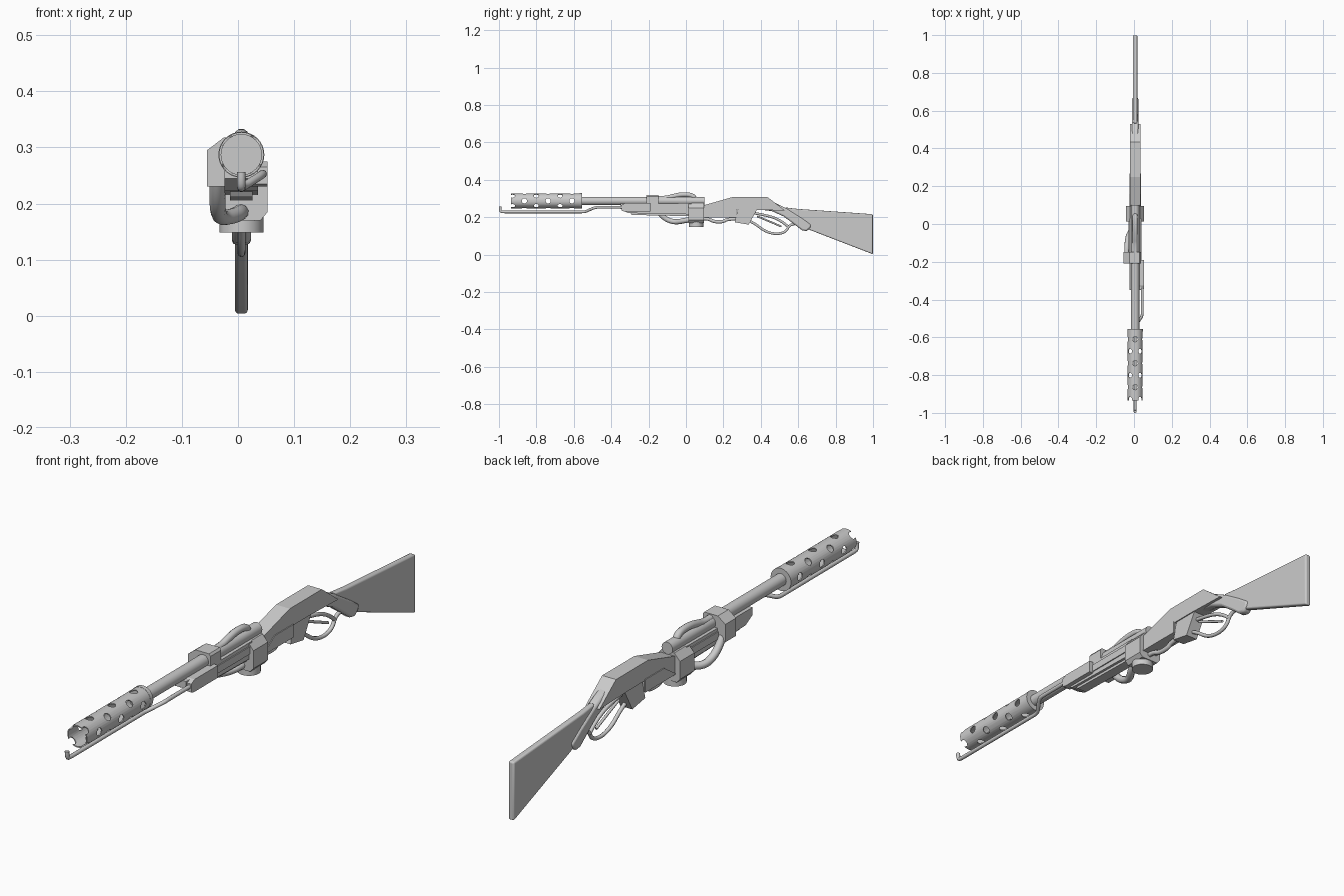
import bpy, bmesh, math
from mathutils import Matrix, Vector

if "Cube" in bpy.data.objects:
    bpy.data.objects.remove(bpy.data.objects["Cube"])

CX = 0.006   # the gun's centre plane
BZ = 0.287   # barrel height


def finish(name, bm, smooth=False, bevel=0, segs=2):
    bmesh.ops.recalc_face_normals(bm, faces=bm.faces)
    me = bpy.data.meshes.new(name)
    bm.to_mesh(me)
    bm.free()
    ob = bpy.data.objects.new(name, me)
    bpy.context.collection.objects.link(ob)
    if bevel:
        m = ob.modifiers.new("bevel", 'BEVEL')
        m.width, m.segments = bevel, segs
    if smooth:
        bpy.ops.object.select_all(action='DESELECT')
        ob.select_set(True)
        bpy.context.view_layer.objects.active = ob
        bpy.ops.object.shade_smooth_by_angle(angle=math.radians(35))
    return ob


def prism(name, pts, a, b, axis='x', **kw):
    """Extrude an outline: (y, z) along x, (x, z) along y, or (x, y) along z."""
    place = {'x': lambda p, t: (t, p[0], p[1]),
             'y': lambda p, t: (p[0], t, p[1]),
             'z': lambda p, t: (p[0], p[1], t)}[axis]
    bm = bmesh.new()
    lo = [bm.verts.new(place(p, a)) for p in pts]
    hi = [bm.verts.new(place(p, b)) for p in pts]
    bm.faces.new(lo)
    bm.faces.new(hi)
    n = len(pts)
    for i in range(n):
        bm.faces.new((lo[i], lo[(i + 1) % n], hi[(i + 1) % n], hi[i]))
    return finish(name, bm, **kw)


def lathe(name, prof, segs=32):
    """Revolve (y, radius) points around the barrel axis; radius 0 closes it."""
    bm = bmesh.new()
    vs = [bm.verts.new((CX + r, y, BZ)) for y, r in prof]
    es = [bm.edges.new(e) for e in zip(vs, vs[1:])]
    bmesh.ops.spin(bm, geom=vs + es, cent=(CX, 0, BZ), axis=(0, 1, 0),
                   angle=2 * math.pi, steps=segs)
    bmesh.ops.remove_doubles(bm, verts=bm.verts, dist=1e-5)
    return finish(name, bm, smooth=True)


def pipe(name, pts, r, order=3):
    cu = bpy.data.curves.new(name, 'CURVE')
    cu.dimensions = '3D'
    cu.bevel_depth, cu.bevel_resolution = r, 3
    cu.use_fill_caps = True
    s = cu.splines.new('NURBS')
    s.points.add(len(pts) - 1)
    for p, co in zip(s.points, pts):
        p.co = (*co, 1)
    s.use_endpoint_u = True
    s.order_u, s.resolution_u = order, 6
    ob = bpy.data.objects.new(name, cu)
    bpy.context.collection.objects.link(ob)
    return ob


# Barrel
lathe("barrel", [(-0.58, 0), (-0.58, 0.022), (0.1, 0.022), (0.1, 0)])

# Perforated muzzle shroud with a closed back
shroud = lathe("muzzle_shroud", [(-0.565, 0), (-0.565, 0.037), (-0.56, 0.04), (-0.935, 0.04),
                                 (-0.935, 0.036), (-0.585, 0.036), (-0.585, 0)][1:]
               + [(-0.585, 0), (-0.565, 0), (-0.565, 0.037)])
bm = bmesh.new()
for row in range(6):
    for k in range(4):
        ang = k * math.pi / 2 + (row % 2) * math.pi / 4
        d = Vector((math.cos(ang), 0, math.sin(ang)))
        c = Vector((CX, -0.61 - row * 0.0635, BZ)) + d * 0.04
        bmesh.ops.create_cone(bm, cap_ends=True, segments=12, radius1=0.014, radius2=0.014,
                              depth=0.04, matrix=Matrix.Translation(c)
                              @ d.to_track_quat('Z', 'Y').to_matrix().to_4x4())
cutter = finish("shroud_hole_cutter", bm)
cutter.hide_render = True
cutter.hide_set(True)
mod = shroud.modifiers.new("holes", 'BOOLEAN')
mod.operation, mod.solver, mod.object = 'DIFFERENCE', 'EXACT', cutter
lathe("shroud_collar", [(-0.555, 0.02), (-0.555, 0.041), (-0.57, 0.041), (-0.57, 0.02),
                        (-0.555, 0.02)])

# Pilot rod under the muzzle, bending out to the side mount
pipe("pilot_rod", [(CX, -0.994, 0.256), (CX, -0.994, 0.23), (CX, -0.975, 0.228),
                   (CX, -0.95, 0.228), (CX, -0.58, 0.228), (CX, -0.54, 0.228),
                   (0.025, -0.515, 0.24), (0.044, -0.485, 0.252), (0.044, -0.46, 0.253),
                   (0.044, -0.33, 0.253)], 0.0075)
prism("rod_mount", [(-0.345, 0.235), (-0.345, 0.265), (-0.325, 0.275), (-0.19, 0.275),
                    (-0.19, 0.23), (-0.33, 0.23)], 0.02, 0.053)

# Fore-end with a raised lower plate
prism("fore_end", [(-0.35, 0.272), (-0.35, 0.245), (-0.31, 0.222), (0.03, 0.215),
                   (0.03, 0.275)], CX - 0.03, CX + 0.03)
prism("fore_end_plate", [(-0.31, 0.24), (-0.29, 0.212), (0.03, 0.205), (0.03, 0.24)],
      CX - 0.02, CX + 0.02)
prism("fore_end_side_rail", [(-0.19, 0.235), (0.03, 0.235), (0.03, 0.262), (-0.19, 0.262)],
      CX - 0.034, CX + 0.034)

# Angular clamp around the barrel
prism("barrel_clamp", [(-0.055, 0.23), (-0.055, 0.295), (-0.025, 0.318), (0.03, 0.318),
                       (0.036, 0.31), (0.036, 0.265), (-0.02, 0.23)], -0.21, -0.148, 'y')

# Valve block and its lower cap
prism("valve_block", [(-0.043, 0.185), (-0.043, 0.25), (-0.02, 0.275), (0.032, 0.275),
                      (0.053, 0.25), (0.053, 0.185), (0.04, 0.17), (-0.03, 0.17)],
      0.013, 0.096, 'y')
prism("valve_cap", [(CX + 0.039 * math.cos(i * math.pi / 10),
                     0.055 + 0.039 * math.sin(i * math.pi / 10)) for i in range(20)],
      0.148, 0.2, 'z', smooth=True)

# Hoses
pipe("top_hose", [(CX, -0.16, 0.302), (CX, -0.11, 0.3), (CX, -0.07, 0.312), (CX, -0.02, 0.322),
                  (CX, 0.035, 0.318), (CX, 0.05, 0.295), (CX, 0.052, 0.26)], 0.013)
pipe("side_hose", [(-0.036, -0.16, 0.245), (-0.037, -0.14, 0.215), (-0.036, -0.1, 0.185),
                   (-0.03, -0.06, 0.174), (-0.01, -0.03, 0.177), (0.005, 0.0, 0.184),
                   (CX, 0.03, 0.186)], 0.014)
pipe("rear_hose", [(CX, 0.09, 0.192), (CX, 0.12, 0.192), (CX, 0.15, 0.175),
                   (CX, 0.2, 0.175), (CX, 0.22, 0.19), (CX, 0.28, 0.192)], 0.009)

# Receiver, side panels and trigger housing
prism("receiver", [(0.09, 0.2), (0.09, 0.262), (0.25, 0.308), (0.435, 0.308), (0.53, 0.235),
                   (0.37, 0.24), (0.27, 0.24), (0.27, 0.2)], CX - 0.028, CX + 0.028)
prism("receiver_panel", [(0.09, 0.198), (0.16, 0.245), (0.268, 0.245), (0.268, 0.198)],
      CX - 0.031, CX + 0.031)
prism("trigger_housing", [(0.28, 0.25), (0.26, 0.173), (0.335, 0.16), (0.385, 0.25)],
      CX - 0.024, CX + 0.024)

# Grip and stock
prism("grip", [(0.40, 0.285), (0.47, 0.28), (0.54, 0.245), (0.62, 0.195), (0.67, 0.16),
               (0.665, 0.143), (0.645, 0.125), (0.62, 0.13), (0.575, 0.165), (0.52, 0.205),
               (0.46, 0.232), (0.40, 0.24)], CX - 0.017, CX + 0.017,
      bevel=0.008, smooth=True)
prism("stock", [(0.53, 0.252), (0.6, 0.244), (0.999, 0.216), (0.999, 0.002), (0.62, 0.148)],
      CX - 0.0115, CX + 0.0115, bevel=0.006, segs=3, smooth=True)

# Lever loop and trigger bar
pipe("lever_loop", [(CX, 0.33, 0.185), (CX, 0.37, 0.165), (CX, 0.42, 0.125), (CX, 0.48, 0.108),
                    (CX, 0.535, 0.12), (CX, 0.555, 0.165), (CX, 0.6, 0.165)], 0.007)
pipe("lever_arm", [(CX, 0.36, 0.222), (CX, 0.42, 0.212), (CX, 0.48, 0.195),
                   (CX, 0.53, 0.165), (CX, 0.55, 0.145)], 0.007)
pipe("trigger", [(CX, 0.38, 0.205), (CX, 0.44, 0.18), (CX, 0.51, 0.15)], 0.005)
